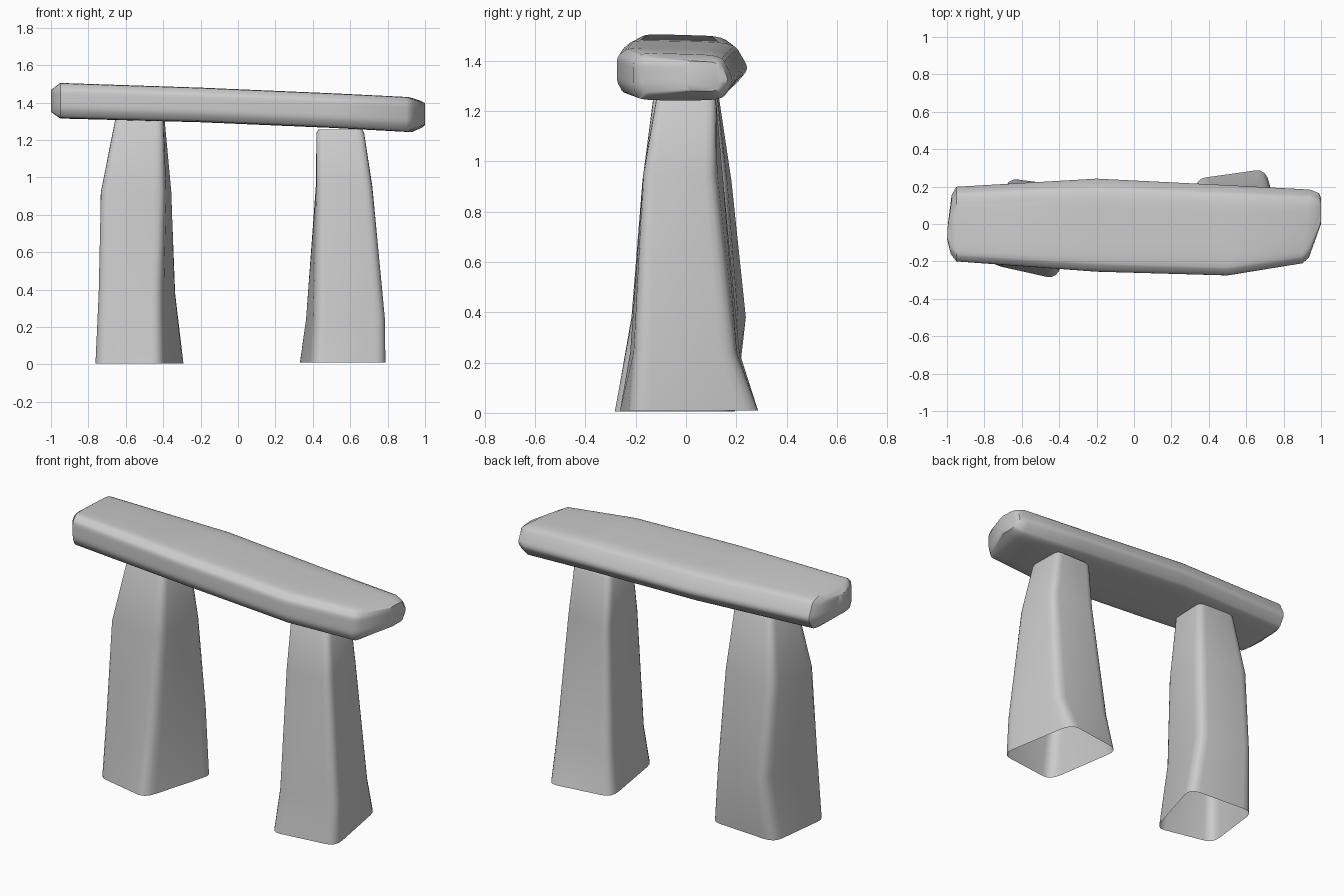
import bpy, bmesh, math
from mathutils import Vector

if "Cube" in bpy.data.objects:
    bpy.data.objects.remove(bpy.data.objects["Cube"])


def rounded(corners, t, seg=4):
    """Round every corner of a closed 3D polygon."""
    pts, n = [], len(corners)
    c = [Vector(p) for p in corners]
    for i in range(n):
        p = c[i]
        a = p + (c[i - 1] - p) * t
        b = p + (c[(i + 1) % n] - p) * t
        for k in range(seg + 1):
            u = k / seg
            pts.append(a * (1 - u) ** 2 + p * 2 * u * (1 - u) + b * u * u)
    return pts


def loft(name, sections, t, cap_start, cap_end):
    """Skin a stone through rounded sections."""
    bm = bmesh.new()
    rings = [[bm.verts.new(p) for p in rounded(s, t)] for s in sections]
    n = len(rings[0])
    for r, q in zip(rings, rings[1:]):
        for i in range(n):
            j = (i + 1) % n
            bm.faces.new((r[i], r[j], q[j], q[i]))
    if cap_start:
        bm.faces.new(rings[0][::-1])
    if cap_end:
        bm.faces.new(rings[-1])
    bmesh.ops.recalc_face_normals(bm, faces=bm.faces)
    me = bpy.data.meshes.new(name)
    bm.to_mesh(me)
    bm.free()
    ob = bpy.data.objects.new(name, me)
    bpy.context.collection.objects.link(ob)
    bpy.context.view_layer.objects.active = ob
    ob.select_set(True)
    bpy.ops.object.shade_smooth_by_angle(angle=math.radians(40))
    ob.select_set(False)


def upright(name, levels):
    """Levels: z, then front-left, front-right, back-right, back-left xy."""
    secs = [[(x, y, z) for x, y in quad] for z, *quad in levels]
    # small softened edge at the top
    top = secs[-1]
    mid = sum((Vector(p) for p in top), Vector()) / 4
    secs.append([mid + (Vector(p) - mid) * 0.93 + Vector((0, 0, 0.015)) for p in top])
    loft(name, secs, 0.16, False, True)


# Standing stones, open underneath
upright("left_upright", [
    (0.005, (-0.77, -0.215), (-0.41, -0.295), (-0.275, 0.17), (-0.72, 0.20)),
    (0.38, (-0.755, -0.20), (-0.41, -0.22), (-0.325, 0.20), (-0.68, 0.245)),
    (0.92, (-0.74, -0.165), (-0.39, -0.175), (-0.35, 0.16), (-0.70, 0.185)),
    (1.30, (-0.66, -0.12), (-0.40, -0.125), (-0.39, 0.12), (-0.65, 0.125)),
])
upright("right_upright", [
    (0.01, (0.40, -0.27), (0.80, -0.22), (0.71, 0.295), (0.32, 0.24)),
    (0.24, (0.41, -0.225), (0.795, -0.205), (0.735, 0.20), (0.355, 0.215)),
    (0.95, (0.42, -0.17), (0.72, -0.17), (0.71, 0.12), (0.415, 0.15)),
    (1.24, (0.42, -0.12), (0.675, -0.12), (0.67, 0.12), (0.42, 0.12)),
])

# Capstone: x at front, x at back, y front, y back, z bottom, z top
spans = [
    (-1.00, -0.995, -0.08, 0.00, 1.35, 1.47),
    (-0.98, -0.975, -0.16, 0.16, 1.335, 1.485),
    (-0.95, -0.95, -0.20, 0.205, 1.315, 1.507),
    (-0.20, -0.20, -0.255, 0.25, 1.295, 1.482),
    (0.50, 0.50, -0.275, 0.215, 1.265, 1.452),
    (0.90, 0.94, -0.21, 0.19, 1.243, 1.432),
    (0.935, 0.99, -0.18, 0.17, 1.265, 1.415),
    (1.00, 1.00, 0.00, 0.14, 1.28, 1.40),
]
sections = []
for xf, xb, yf, yb, zb, zt in spans:
    h, w = zt - zb, yb - yf
    sections.append([
        (xf, yf + 0.06 * w, zb), (xf, yf, zb + 0.28 * h), (xf, yf, zt - 0.2 * h),
        (xf, yf + 0.09 * w, zt), (xb, yb - 0.12 * w, zt - 0.05 * h),
        (xb, yb, zb + 0.4 * h), (xb, yb - 0.12 * w, zb),
    ])
loft("capstone", sections, 0.25, True, True)
